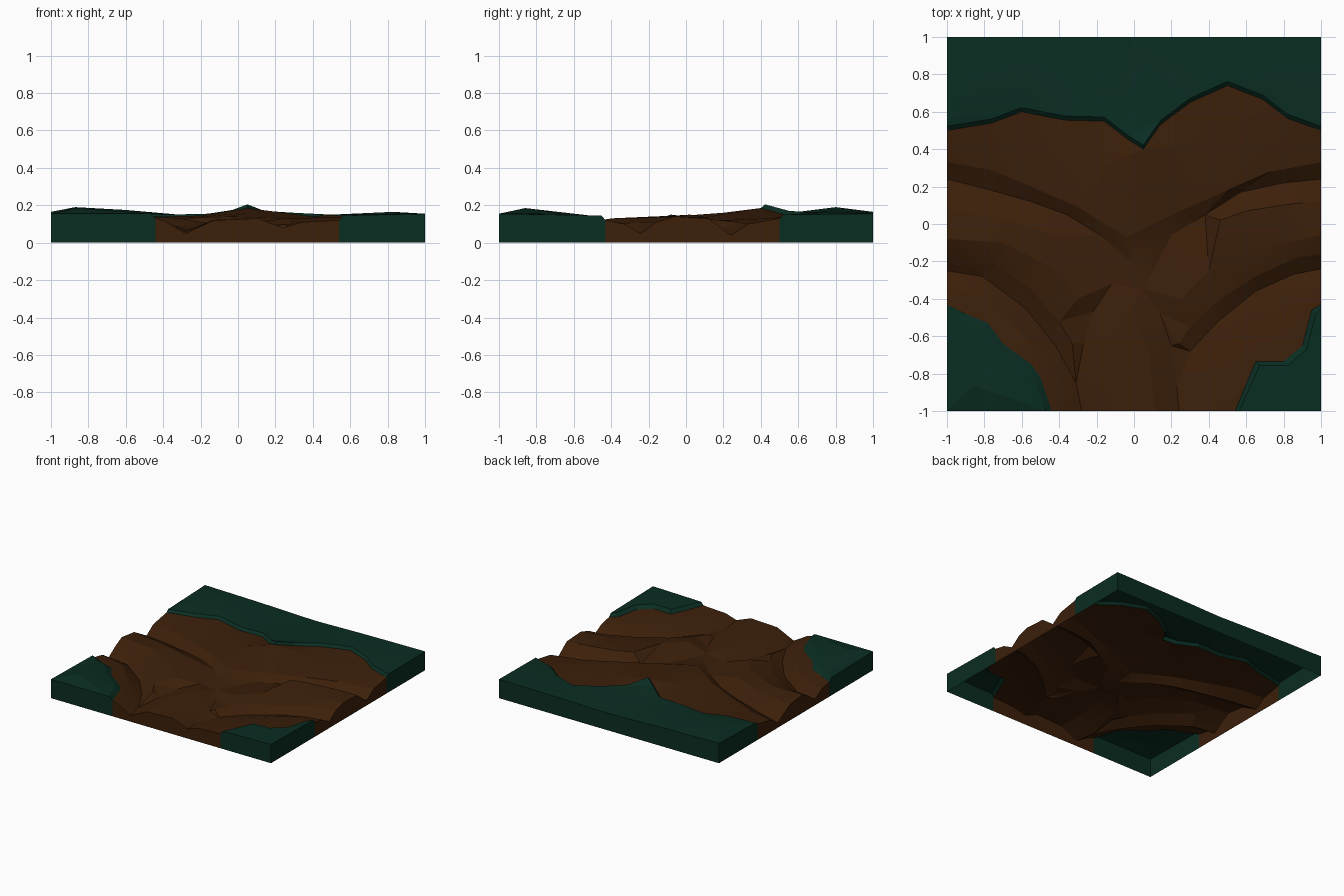
import bpy
import bmesh
import math
from mathutils import Vector
from mathutils.geometry import delaunay_2d_cdt

cube = bpy.data.objects.get("Cube")
if cube:
    bpy.data.objects.remove(cube, do_unlink=True)


def make_material(name, colour):
    material = bpy.data.materials.new(name)
    material.use_nodes = True
    material.diffuse_color = (*colour, 1)
    shader = next(n for n in material.node_tree.nodes if n.type == 'BSDF_PRINCIPLED')
    shader.inputs["Base Color"].default_value = (*colour, 1)
    return material


DIRT, GRASS = 0, 1
materials = [make_material("brown dirt", (.045, .014, .003)),
             make_material("dark green grass", (.003, .026, .016))]

# Terrain is gathered as feature lines, then triangulated between them
points, heights, edges, grass_areas = [], [], [], []


def add_point(x, y, z):
    points.append(Vector((x, y)))
    heights.append(z)
    return len(points) - 1


def add_line(path, start, end):
    """A feature line whose height blends from start to end."""
    last = len(path) - 1
    ids = [add_point(x, y, start + (end - start) * i / last)
           for i, (x, y) in enumerate(path)]
    edges.extend(zip(ids, ids[1:]))


def clamp(value):
    return max(-1.0, min(1.0, value))


def add_grass(path, levels, shift, step, corners):
    """A grass area: its foot, a raised lip beside it, and the tile corners."""
    foot = [add_point(x, y, z) for (x, y), z in zip(path, levels)]
    lip = [add_point(clamp(x + shift[0]), clamp(y + shift[1]), z + step)
           for (x, y), z in zip(path, levels)]
    edges.extend(zip(lip, lip[1:]))
    outline = foot + [add_point(*corner) for corner in corners]
    # The triangulation fills outlines that run counter-clockwise
    grass_areas.append(outline[::-1])


# Wheel ruts on the far side of the road, meeting at the junction
junction = (-.02, -.2)
add_line([(-1, .24), (-.8, .19), (-.55, .12), (-.36, .05), (-.18, -.06), junction], .04, .11)
add_line([(1, .24), (.8, .22), (.57, .17), (.38, .05), (.2, -.06), junction], .04, .11)

# Steep banks above the far ruts
bank_meeting = (-.04, -.07)
add_line([(-1, .33), (-.77, .29), (-.55, .2), (-.3, .09), bank_meeting], .1, .14)
add_line([(1, .33), (.73, .28), (.5, .18), (.25, .07), bank_meeting], .1, .14)

# Crown of the road between the ruts
add_line([(-1, .08), (-.7, .03), (-.4, -.07)], .13, .14)
add_line([(-1, -.08), (-.7, -.1), (-.4, -.25), (-.3, -.4)], .15, .13)
add_line([(1, .12), (.86, .11), (.6, .07), (.46, .02)], .13, .15)
add_line([(1, -.06), (.7, -.12), (.4, -.25), (.25, -.4)], .14, .13)

# Near ruts turning into the side road, with a steep inner bank
add_line([(-1, -.16), (-.77, -.2), (-.55, -.35), (-.4, -.52), (-.33, -.64)], .11, .09)
add_line([(-1, -.25), (-.81, -.28), (-.58, -.45), (-.42, -.65), (-.31, -.85), (-.28, -1)],
         .05, .05)
add_line([(1, -.16), (.87, -.18), (.65, -.28), (.45, -.41), (.3, -.55), (.24, -.64)], .11, .1)
add_line([(1, -.24), (.85, -.27), (.65, -.36), (.45, -.52), (.3, -.68), (.23, -.87), (.24, -1)],
         .05, .08)

# Outer banks of the near ruts
add_line([(-1, -.33), (-.88, -.36), (-.75, -.42), (-.6, -.58), (-.48, -.75), (-.4, -1)], .1, .12)
add_line([(1, -.33), (.87, -.36), (.7, -.48), (.5, -.66), (.38, -.82), (.34, -1)], .1, .11)

# Ruts crossing from the side road to the junction
add_line([junction, (-.12, -.32), (-.22, -.47), (-.27, -.64), (-.31, -.85)], .11, .05)
add_line([junction, (.05, -.35), (.14, -.48), (.2, -.65), (.23, -.87)], .11, .075)

# Crown of the side road
crown_tip = (-.02, -.45)
add_line([(-.13, -1), (-.13, -.7), crown_tip], .12, .125)
add_line([(.11, -1), (.08, -.7), crown_tip], .13, .125)

# Dirt verge rising toward the grass
for spot in [(-.6, .4, .135), (-.2, .3, .145), (.04, .2, .16), (.4, .45, .14), (.7, .45, .13)]:
    add_point(*spot)

# Back grass with a point reaching into the dirt
add_grass([(1, .5), (.82, .565), (.69, .665), (.5, .74), (.3, .65), (.14, .53), (.05, .4),
           (-.03, .45), (-.16, .55), (-.37, .555), (-.6, .6), (-.76, .54), (-1, .5)],
          [.13, .13, .13, .13, .14, .15, .185, .155, .135, .13, .14, .14, .13],
          (0, .022), .02, [(-1, 1, .165), (1, 1, .155)])

# Left and right front grass corners
add_grass([(-1, -.43), (-.9, -.48), (-.78, -.53), (-.7, -.64), (-.55, -.75), (-.5, -.82),
           (-.44, -1)],
          [.12, .12, .125, .13, .13, .13, .13], (-.03, -.03), .025, [(-1, -1, .155)])
add_grass([(.54, -1), (.65, -.735), (.8, -.735), (.9, -.65), (.95, -.46), (1, -.43)],
          [.12, .12, .125, .125, .12, .12], (.022, -.022), .025, [(1, -1, .155)])

# Gentle mounds in the grass
for mound in [(-.87, .8, .19), (-.6, .8, .175), (-.2, .8, .14), (.4, .88, .15), (.83, .8, .165),
              (-.5, 1, .155), (0, 1, .14), (.5, 1, .15), (-.86, -.86, .185), (-.7, -.75, .17),
              (.85, -.88, .155)]:
    add_point(*mound)

# Triangulate the surface
verts, _, faces, vert_sources, _, face_sources = delaunay_2d_cdt(
    points, edges, grass_areas, 0, 1e-5)


def height_at(index):
    if vert_sources[index]:
        return heights[vert_sources[index][0]]
    nearest = min(range(len(points)), key=lambda i: (points[i] - verts[index]).length)
    return heights[nearest]


bm = bmesh.new()
surface = [bm.verts.new((v.x, v.y, height_at(i))) for i, v in enumerate(verts)]
for corners, sources in zip(faces, face_sources):
    face = bm.faces.new([surface[i] for i in corners])
    face.material_index = GRASS if sources else DIRT
    face.normal_update()
    if face.normal.z < 0:
        face.normal_flip()

# Walls drop from the rim to the ground; the underside stays open
rim = [edge.link_loops[0] for edge in bm.edges if edge.is_boundary]
rim = [(loop.vert, loop.link_loop_next.vert, loop.face.material_index) for loop in rim]
base = {v: bm.verts.new((v.co.x, v.co.y, 0)) for pair in rim for v in pair[:2]}
for start, end, colour in rim:
    wall = bm.faces.new((end, start, base[start], base[end]))
    wall.material_index = colour

mesh = bpy.data.meshes.new("road_junction_tile")
for material in materials:
    mesh.materials.append(material)
bm.to_mesh(mesh)
bm.free()
tile = bpy.data.objects.new("road_junction_tile", mesh)
bpy.context.collection.objects.link(tile)

# Soft slopes with crisp rut and rim edges
bpy.ops.object.select_all(action='DESELECT')
tile.select_set(True)
bpy.context.view_layer.objects.active = tile
bpy.ops.object.shade_smooth_by_angle(angle=math.radians(12))
